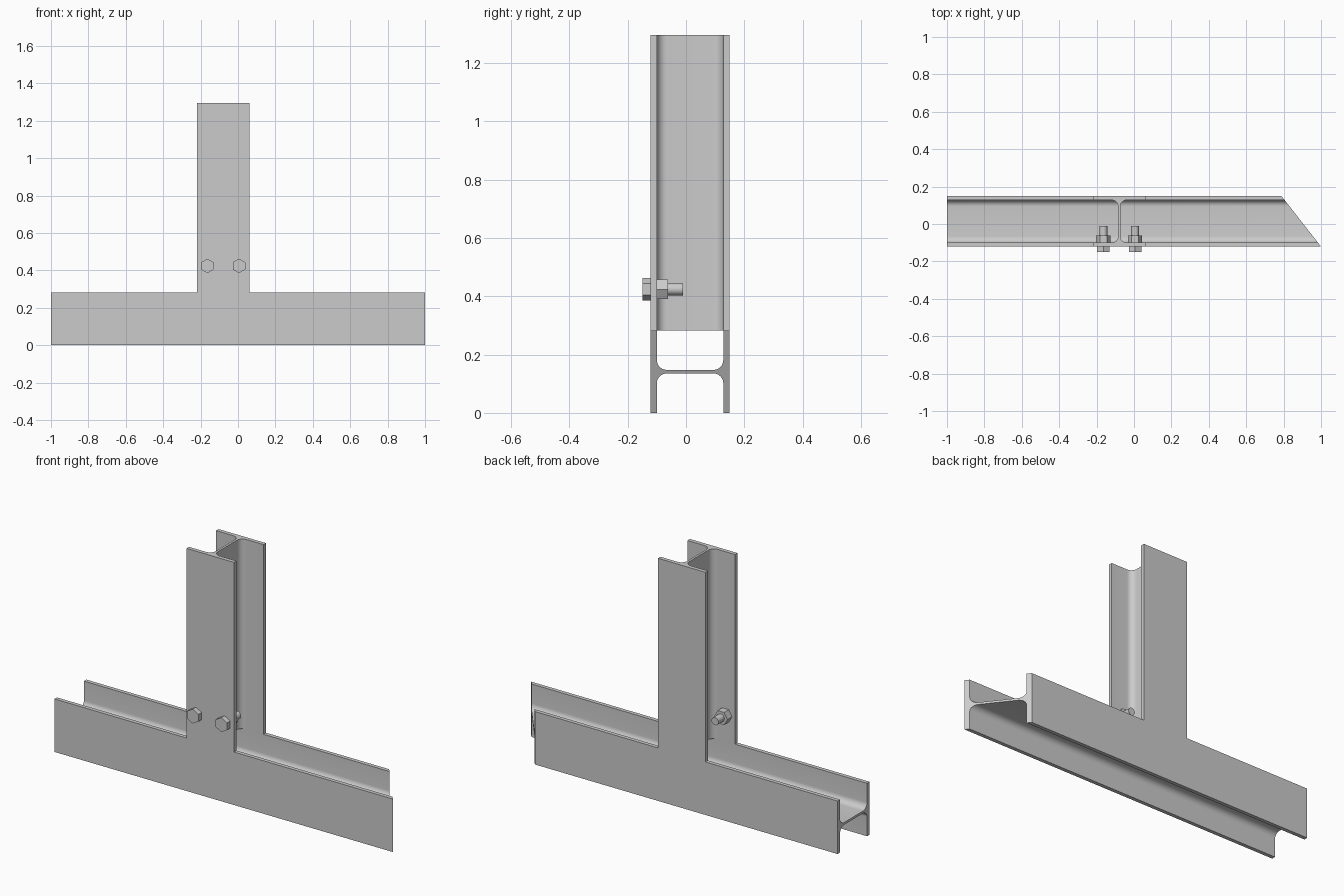
import bpy, bmesh
from math import sin, cos, pi, radians
from mathutils import Matrix

if "Cube" in bpy.data.objects:
    bpy.data.objects.remove(bpy.data.objects["Cube"])

FRONT, BACK = -0.121, 0.149          # outer flange faces in y
WIDTH, FLANGE, WEB, FILLET = 0.283, 0.021, 0.012, 0.034
DEPTH, MID_Y = BACK - FRONT, (FRONT + BACK) / 2
COL_X, COL_TOP = -0.079, 1.296


def finish(bm, name):
    bmesh.ops.recalc_face_normals(bm, faces=bm.faces)
    mesh = bpy.data.meshes.new(name)
    bm.to_mesh(mesh)
    bm.free()
    ob = bpy.data.objects.new(name, mesh)
    bpy.context.collection.objects.link(ob)
    bpy.ops.object.select_all(action='DESELECT')
    ob.select_set(True)
    bpy.context.view_layer.objects.active = ob
    bpy.ops.object.shade_smooth_by_angle(angle=radians(30))
    return ob


def h_profile(width, n=8):
    """Rolled H outline: u across the flange, v through the depth."""
    hw, hd, t = width / 2, DEPTH / 2, WEB / 2
    inner = hd - FLANGE
    quarter = [(hw, hd), (hw, inner)]
    for i in range(n + 1):
        a = pi / 2 + i * pi / 2 / n
        quarter.append((t + FILLET + FILLET * cos(a), inner - FILLET + FILLET * sin(a)))
    right = quarter + [(u, -v) for u, v in reversed(quarter)]
    return right + [(-u, -v) for u, v in right]


def h_section(name, width, place):
    """Loft the outline between two ends; place(u, v, end) gives the position."""
    bm = bmesh.new()
    pts = h_profile(width)
    ends = [[bm.verts.new(place(u, v, e)) for u, v in pts] for e in (0, 1)]
    for i in range(len(pts)):
        j = (i + 1) % len(pts)
        bm.faces.new((ends[0][i], ends[0][j], ends[1][j], ends[1][i]))
    bm.faces.new(ends[0])
    bm.faces.new(ends[1])
    return finish(bm, name)


def prism(name, x, z, y0, y1, radius, sides, turn=0.0):
    """Regular prism along y."""
    bm = bmesh.new()
    bmesh.ops.create_cone(bm, cap_ends=True, segments=sides, radius1=radius,
                          radius2=radius, depth=y1 - y0)
    m = (Matrix.Translation((x, (y0 + y1) / 2, z)) @ Matrix.Rotation(pi / 2, 4, 'X')
         @ Matrix.Rotation(turn, 4, 'Z'))
    bmesh.ops.transform(bm, matrix=m, verts=bm.verts)
    return finish(bm, name)


# horizontal beam, right end cut on a mitre
h_section("beam", WIDTH, lambda u, v, e: (
    1 - 0.211 * (v / DEPTH + 0.5) if e else -1, MID_Y + v, WIDTH / 2 + u))

# upright column standing on the beam flanges
h_section("column", 0.28, lambda u, v, e: (
    COL_X + u, MID_Y + v, COL_TOP if e else WIDTH))

# two bolts through the front flange: head, shank, nut
for side, label in ((-1, "left"), (1, "right")):
    x, z = COL_X + side * 0.0845, 0.424
    # create_cone starts its first corner on local +y, which maps to +z
    prism("bolt_head_" + label, x, z, -0.149, FRONT, 0.0385, 6, 0)
    prism("bolt_shank_" + label, x, z, FRONT, -0.011, 0.0205, 32)
    prism("nut_" + label, x, z, FRONT + FLANGE, -0.061, 0.0385, 6, pi / 6)
